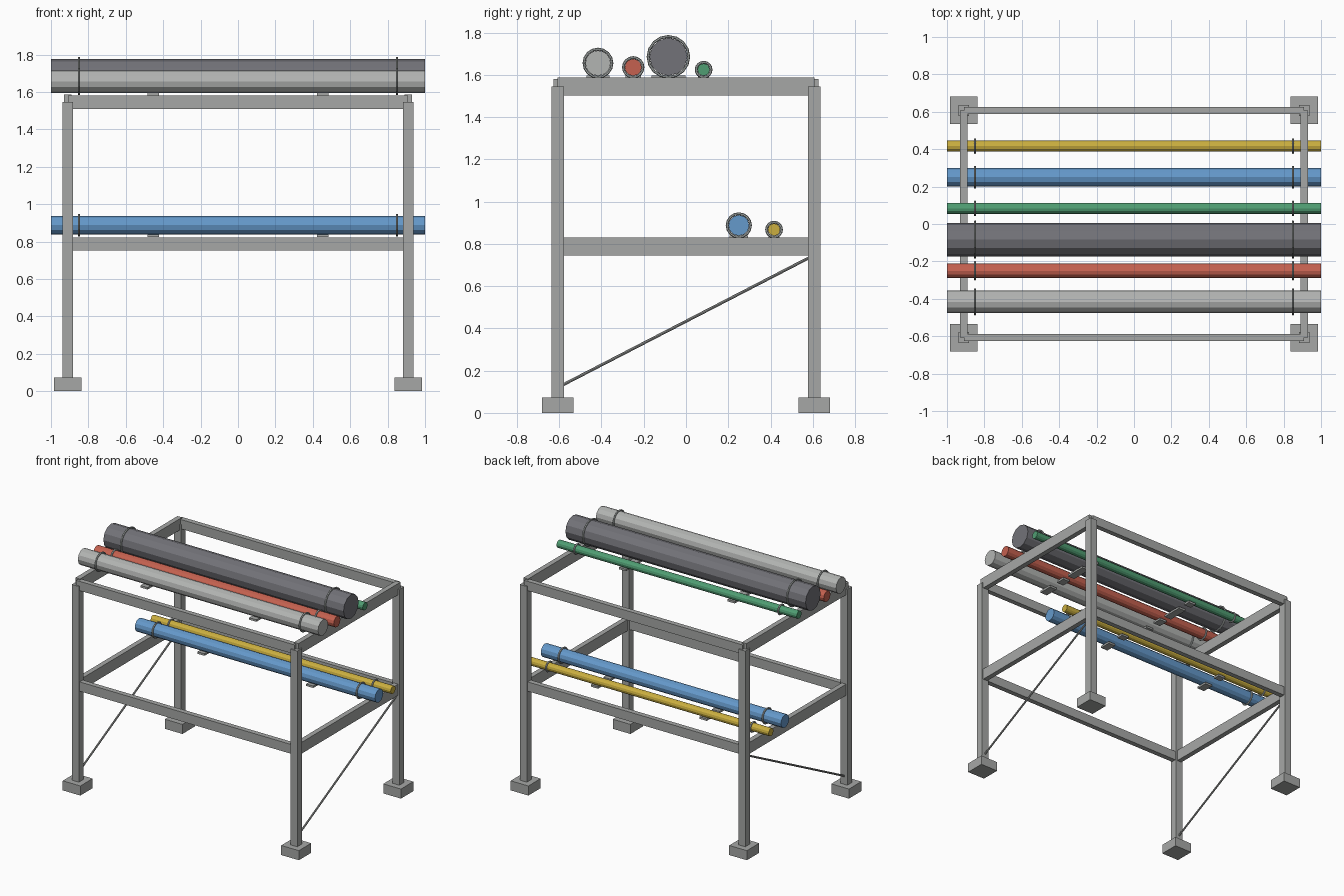
import bpy
from math import pi
from mathutils import Vector

cube = bpy.data.objects.get("Cube")
if cube:
    bpy.data.objects.remove(cube, do_unlink=True)


def material(name, *rgb):
    m = bpy.data.materials.new(name)
    m.use_nodes = True
    m.diffuse_color = (*rgb, 1)
    m.node_tree.nodes["Principled BSDF"].inputs["Base Color"].default_value = (*rgb, 1)
    return m


STEEL = material("frame grey", .38, .39, .38)
CLAMP = material("clamp grey", .42, .45, .44)
SILVER = material("light grey", .45, .46, .45)
RED = material("red", .56, .12, .08)
DARK = material("dark grey", .17, .17, .19)
GREEN = material("green", .08, .34, .17)
BLUE = material("blue", .13, .32, .60)
YELLOW = material("yellow", .60, .43, .05)


def finish(name, mat):
    ob = bpy.context.object
    ob.name = name
    ob.data.materials.append(mat)
    return ob


def box(name, centre, size, mat=STEEL):
    bpy.ops.mesh.primitive_cube_add(size=1, location=centre)
    ob = finish(name, mat)
    ob.scale = size
    return ob


def rod(name, a, b, radius, mat, sides):
    a, b = Vector(a), Vector(b)
    bpy.ops.mesh.primitive_cylinder_add(vertices=sides, radius=radius,
                                        depth=(b - a).length, location=(a + b) / 2)
    ob = finish(name, mat)
    ob.rotation_euler = (b - a).to_track_quat('Z', 'Y').to_euler()
    return ob


PX, PY = .91, .607          # post centres
TOP, MID = 1.545, .788      # beam centre heights
BEAM = .085                 # side beam height
SIDES = {"left": 1, "right": -1}

# Posts on square footings
for side, sx in SIDES.items():
    for end, sy in (("front", -1), ("back", 1)):
        x, y = sx * PX, sy * PY
        box(f"{end}_{side}_footing", (x, y, .036), (.147, .147, .072))
        box(f"{end}_{side}_post", (x, y, (TOP + .06) / 2), (.058, .058, TOP - .06))

# Beams at both levels
for level, z in (("upper", TOP), ("middle", MID)):
    for side, sx in SIDES.items():
        box(f"{level}_{side}_beam", (sx * PX, 0, z), (.038, 2 * PY, BEAM))
    for end, sy in (("front", -1), ("back", 1)):
        box(f"{level}_{end}_beam", (0, sy * PY, z), (2 * PX, .038, .07))

# Diagonal braces
for side, sx in SIDES.items():
    rod(f"{side}_brace", (sx * PX, -PY, .12), (sx * PX, PY, .747), .007, STEEL, 8)


# Pipe with two ring clamps and two saddle plates
def pipe(name, y, level, r, mat):
    shelf = level + BEAM / 2
    z = shelf + .008 + r
    rod(f"{name}_pipe", (-1, y, z), (1, y, z), r, mat, 12)
    for side, sx in SIDES.items():
        bpy.ops.mesh.primitive_torus_add(
            location=(sx * .85, y, z), rotation=(0, pi / 2, 0),
            major_segments=16, minor_segments=6,
            major_radius=r + .0065, minor_radius=.0065)
        finish(f"{name}_{side}_clamp", CLAMP)
        box(f"{name}_{side}_saddle", (sx * .453, y, shelf + .001),
            (.06, 1.8 * r, .015))


pipe("light", -5 / 12, TOP, .06, SILVER)
pipe("red", -3 / 12, TOP, .04, RED)
pipe("dark", -1 / 12, TOP, .09, DARK)
pipe("green", 1 / 12, TOP, .029, GREEN)
pipe("blue", 3 / 12, MID, .049, BLUE)
pipe("yellow", 5 / 12, MID, .029, YELLOW)
